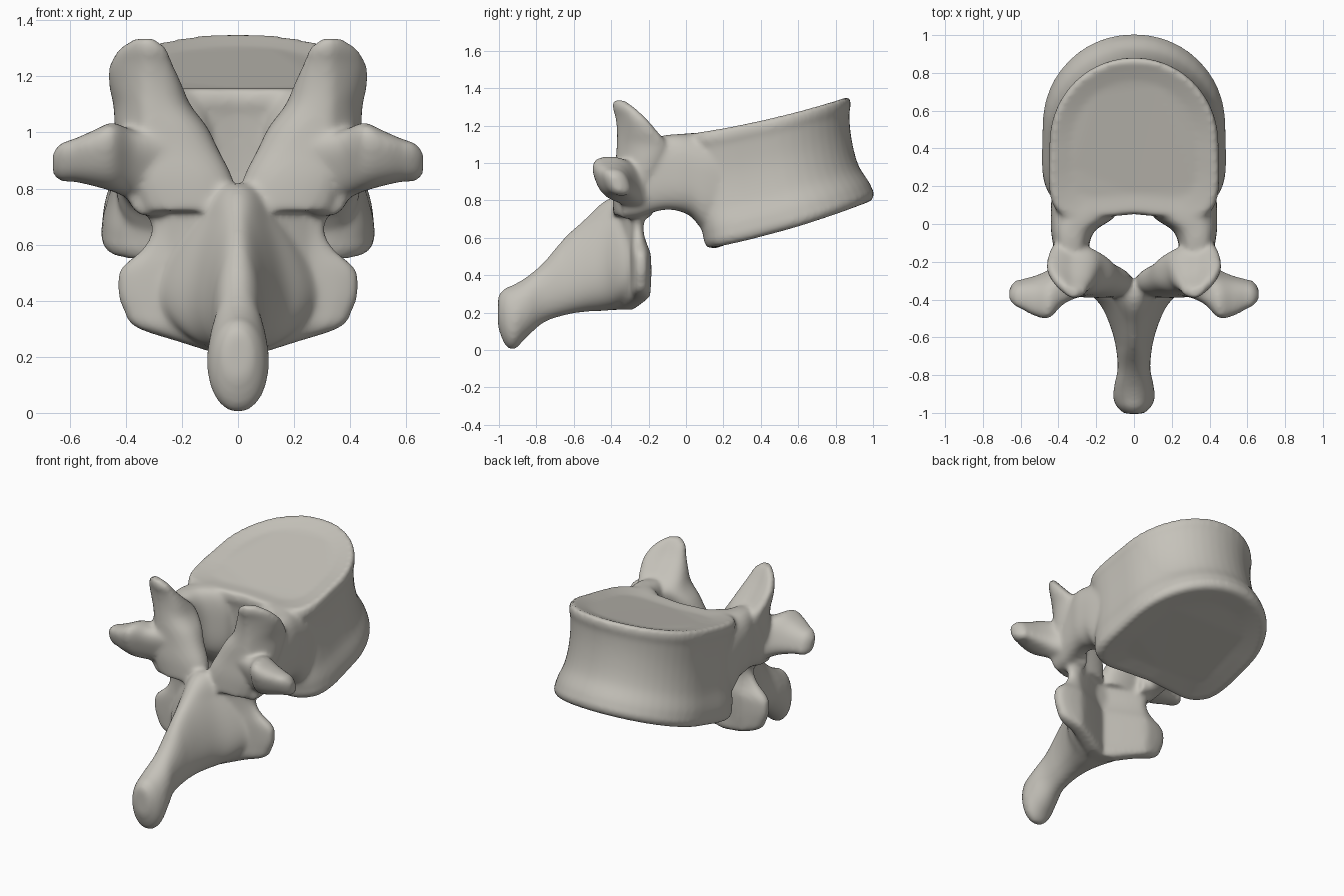
import bpy, bmesh, math
from mathutils import Vector

cube = bpy.data.objects.get("Cube")
if cube:
    bpy.data.objects.remove(cube, do_unlink=True)

bone = bpy.data.materials.new("bone_grey")
bone.use_nodes = True
colour = (0.56, 0.54, 0.49, 1)
bone.diffuse_color = colour
bone.node_tree.nodes["Principled BSDF"].inputs["Base Color"].default_value = colour
bone.node_tree.nodes["Principled BSDF"].inputs["Roughness"].default_value = 0.7

SIDES, STEPS = 48, 5


def refine(rows):
    """Smoothly interpolate section rows along their first value."""
    rows = [Vector(r) for r in rows]
    slopes = [(b - a) / (b[0] - a[0]) for a, b in zip(rows, rows[1:])]
    tang = [slopes[0]]
    for i in range(1, len(rows) - 1):
        h0, h1 = rows[i][0] - rows[i - 1][0], rows[i + 1][0] - rows[i][0]
        tang.append((slopes[i - 1] * h1 + slopes[i] * h0) / (h0 + h1))
    tang.append(slopes[-1])
    out = []
    for i in range(len(slopes)):
        h = rows[i + 1][0] - rows[i][0]
        for k in range(STEPS):
            s = k / STEPS
            u = s * s * (3 - 2 * s)
            out.append(rows[i] * (1 - u) + rows[i + 1] * u
                       + tang[i] * (h * s * (1 - s) ** 2)
                       - tang[i + 1] * (h * s * s * (1 - s)))
    return out + [rows[-1]]


def loft(name, axis, rows, power=2.5, low_power=None, warp=None, side=1):
    """Skin rounded sections; each row is position, a min, a max, b min, b max."""
    bm = bmesh.new()
    rings = []
    for pos, a0, a1, b0, b1 in refine(rows):
        ring = []
        for i in range(SIDES):
            ang = 2 * math.pi * i / SIDES
            c, s = math.cos(ang), math.sin(ang)
            e = 2 / (low_power if low_power and s < 0 else power)
            a = (a0 + a1) / 2 + (a1 - a0) / 2 * math.copysign(abs(c) ** e, c)
            b = (b0 + b1) / 2 + (b1 - b0) / 2 * math.copysign(abs(s) ** e, s)
            p = {"x": (pos, a, b), "y": (a, pos, b), "z": (a, b, pos)}[axis]
            x, y, z = warp(*p) if warp else p
            ring.append(bm.verts.new((x * side, y, z)))
        rings.append(ring)
    for lower, upper in zip(rings, rings[1:]):
        for i in range(SIDES):
            j = (i + 1) % SIDES
            bm.faces.new((lower[i], lower[j], upper[j], upper[i]))
    bm.faces.new(rings[0])
    bm.faces.new(rings[-1])
    bmesh.ops.recalc_face_normals(bm, faces=bm.faces)
    mesh = bpy.data.meshes.new(name)
    bm.to_mesh(mesh)
    bm.free()
    mesh.materials.append(bone)
    obj = bpy.data.objects.new(name, mesh)
    bpy.context.collection.objects.link(obj)
    parts.append(obj)


def tilt_body(x, y, t):
    """Slope and dish both end faces and hollow the wall facing the canal."""
    t = 1 - abs(1 - abs(t))
    d = y - 0.13
    bottom = 0.543 + 0.19 * d + 0.12 * d * d
    top = 1.155 + 0.14 * y + 0.105 * y * y
    hollow = max(0, 1 - (x / 0.3) ** 2) * min(1, max(0, 1 - y / 0.4))
    return x * (1 + 0.07 * (0.4 - y)), y + 0.05 * hollow, bottom + (top - bottom) * t


def narrow_ridge(x, y, z):
    """Pinch the top of the spine into a ridge."""
    if y > -0.85:
        x *= 1 - 0.5 * min(1, max(0, (z - 0.2) / 0.5)) * min(1, (y + 0.85) / 0.2)
    return x, y, z


parts = []

# Main body: waisted block with a round far side and dished ends
body = [(-0.025, 0.33, 0.24, 0.86), (0.0, 0.45, 0.125, 0.975),
        (0.04, 0.482, 0.095, 1.003), (0.12, 0.485, 0.08, 0.993),
        (0.35, 0.452, 0.05, 0.925), (0.6, 0.435, 0.035, 0.887),
        (0.85, 0.44, 0.015, 0.874), (0.96, 0.445, 0.005, 0.877),
        (1.0, 0.425, 0.025, 0.857), (1.025, 0.33, 0.12, 0.76)]
loft("body", "z", [(t, -w, w, y0, y1) for t, w, y0, y1 in body], 2.05, 5, tilt_body)

# Plate closing the canal, folded back into the lower joint lobes
lamina = [(0.215, 0.09, -0.40, -0.30), (0.25, 0.20, -0.41, -0.29),
          (0.30, 0.355, -0.42, -0.295), (0.37, 0.41, -0.42, -0.295),
          (0.45, 0.43, -0.42, -0.295), (0.52, 0.415, -0.42, -0.30),
          (0.58, 0.345, -0.42, -0.32), (0.65, 0.31, -0.42, -0.33),
          (0.72, 0.33, -0.42, -0.32), (0.78, 0.36, -0.41, -0.32),
          (0.815, 0.22, -0.40, -0.32)]
loft("lamina", "z", [(z, -w, w, y0, y1) for z, w, y0, y1 in lamina], 3,
     warp=lambda x, y, z: (x, y + 0.45 * min(0.26, abs(x)), z))

# Long spine pointing forward and down, flaring into the plate
spine = [(-1.005, 0.05, 0.12, 0.29), (-0.975, 0.085, 0.04, 0.325),
         (-0.93, 0.108, 0.0, 0.345), (-0.86, 0.105, 0.06, 0.385),
         (-0.77, 0.09, 0.14, 0.46), (-0.65, 0.115, 0.185, 0.60),
         (-0.53, 0.165, 0.205, 0.71), (-0.43, 0.235, 0.21, 0.80),
         (-0.36, 0.32, 0.22, 0.82), (-0.31, 0.37, 0.24, 0.80)]
loft("spinous_process", "y", [(y, -w, w, z0, z1) for y, w, z0, z1 in spine], 2.1,
     warp=narrow_ridge)

for side, label in ((1, "left"), (-1, "right")):
    # Bridge from the body to the arch
    loft(label + "_pedicle", "y", [
        (-0.34, 0.22, 0.40, 0.70, 1.05), (-0.25, 0.215, 0.41, 0.71, 1.10),
        (-0.18, 0.23, 0.42, 0.735, 1.13), (-0.10, 0.235, 0.43, 0.75, 1.15),
        (-0.03, 0.20, 0.44, 0.74, 1.155), (0.03, 0.11, 0.44, 0.71, 1.16),
        (0.09, 0.08, 0.44, 0.64, 1.16), (0.2, 0.08, 0.43, 0.60, 1.15)],
        2.8, side=side)
    # Upright joint blade
    loft(label + "_upper_joint", "z", [
        (0.72, 0.0, 0.34, -0.39, -0.24), (0.84, 0.02, 0.41, -0.39, -0.21),
        (0.94, 0.07, 0.43, -0.38, -0.18), (1.02, 0.11, 0.44, -0.375, -0.14),
        (1.10, 0.17, 0.445, -0.37, -0.12), (1.17, 0.20, 0.46, -0.37, -0.19),
        (1.25, 0.235, 0.455, -0.38, -0.27), (1.31, 0.265, 0.41, -0.395, -0.32),
        (1.335, 0.30, 0.37, -0.39, -0.34)], 2.4, side=side,
        warp=lambda x, y, z: (x, y + 0.6 * max(0, x - 0.33), z))
    # Knobbed side arm, leaning forward at its top
    loft(label + "_transverse_process", "x", [
        (0.22, -0.37, -0.22, 0.70, 0.99), (0.30, -0.385, -0.20, 0.72, 1.0),
        (0.38, -0.42, -0.20, 0.76, 1.01), (0.45, -0.48, -0.25, 0.79, 1.035),
        (0.52, -0.475, -0.28, 0.81, 1.005), (0.59, -0.445, -0.30, 0.825, 0.975),
        (0.64, -0.42, -0.32, 0.83, 0.955), (0.66, -0.40, -0.35, 0.85, 0.93)],
        2.7, side=side, warp=lambda x, y, z: (x, y - 0.35 * (z - 0.9), z))

# Fuse all parts into one smooth bone
bpy.ops.object.select_all(action="DESELECT")
for part in parts:
    part.select_set(True)
bpy.context.view_layer.objects.active = parts[0]
bpy.ops.object.join()
vertebra = bpy.context.view_layer.objects.active
vertebra.name = "vertebra"
fuse = vertebra.modifiers.new("fuse", "REMESH")
fuse.mode = "VOXEL"
fuse.voxel_size = 0.012
soften = vertebra.modifiers.new("soften", "SMOOTH")
soften.factor = 0.5
soften.iterations = 14
for mod in ("fuse", "soften"):
    bpy.ops.object.modifier_apply(modifier=mod)
bpy.ops.object.shade_smooth_by_angle(angle=math.radians(60))
